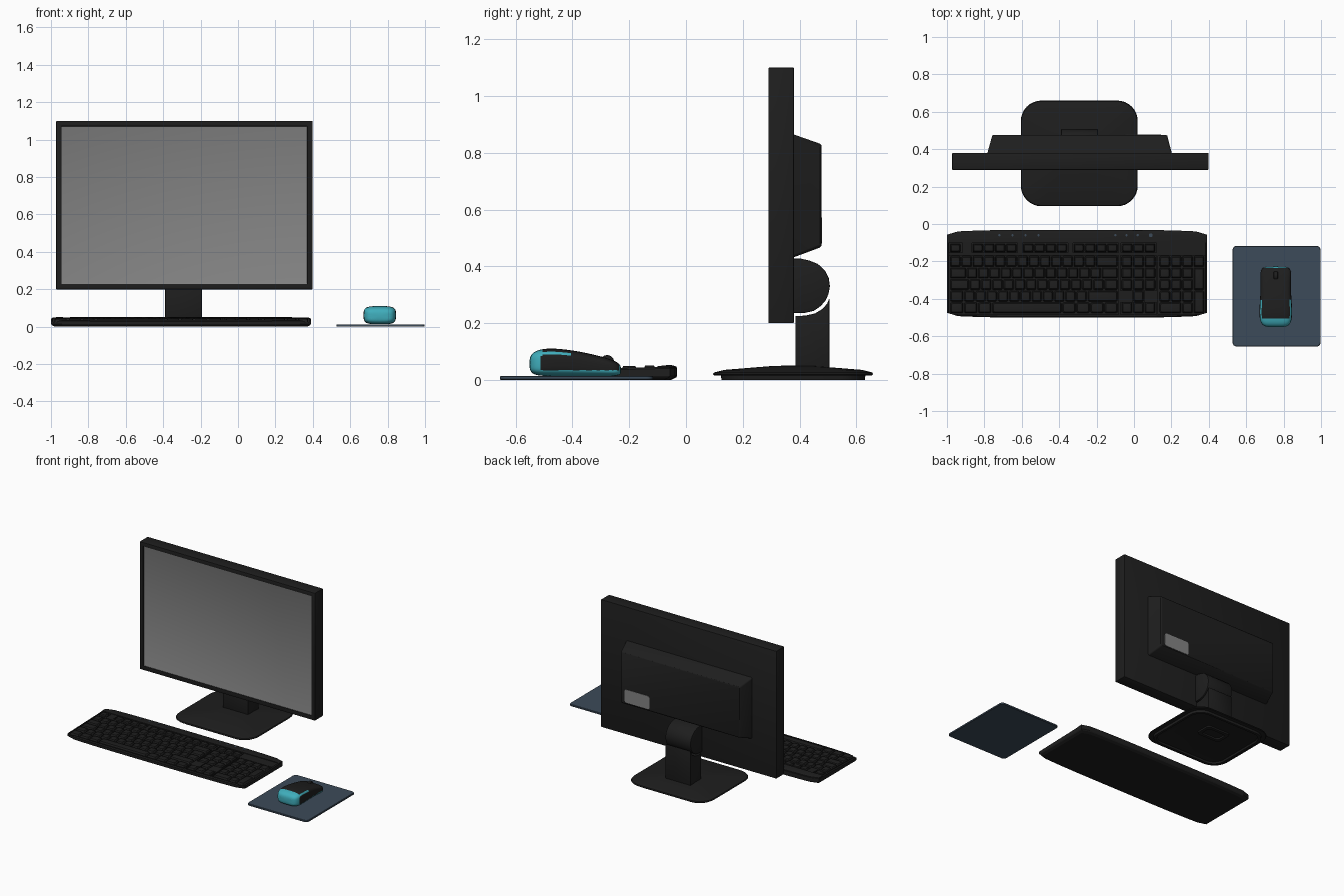
import bpy, bmesh, math
from mathutils import Matrix

if "Cube" in bpy.data.objects:
    bpy.data.objects.remove(bpy.data.objects["Cube"])


def mat(name, rgb):
    m = bpy.data.materials.new(name)
    m.diffuse_color = (*rgb, 1)
    m.use_nodes = True
    m.node_tree.nodes["Principled BSDF"].inputs["Base Color"].default_value = m.diffuse_color
    return m


BLACK = mat("black_plastic", (0.013, 0.013, 0.013))
GREY = mat("screen_grey", (0.23, 0.23, 0.23))
TEAL = mat("teal", (0.05, 0.42, 0.5))
SLATE = mat("slate_pad", (0.045, 0.07, 0.1))


def finish(name, bm, mats, bevel=0.0, angle=35):
    bmesh.ops.recalc_face_normals(bm, faces=bm.faces)
    me = bpy.data.meshes.new(name)
    bm.to_mesh(me)
    bm.free()
    ob = bpy.data.objects.new(name, me)
    bpy.context.collection.objects.link(ob)
    for m in mats:
        me.materials.append(m)
    bpy.ops.object.select_all(action='DESELECT')
    bpy.context.view_layer.objects.active = ob
    ob.select_set(True)
    if bevel:
        b = ob.modifiers.new("bevel", 'BEVEL')
        b.width, b.segments, b.limit_method = bevel, 2, 'ANGLE'
        bpy.ops.object.modifier_apply(modifier="bevel")
    if angle:
        bpy.ops.object.shade_smooth_by_angle(angle=math.radians(angle))
    return ob


def loft(bm, rings):
    """Skin between rings of equal point count and cap both ends."""
    rows = [[bm.verts.new(p) for p in r] for r in rings]
    n = len(rows[0])
    for a, b in zip(rows, rows[1:]):
        for i in range(n):
            bm.faces.new((a[i], a[(i + 1) % n], b[(i + 1) % n], b[i]))
    bm.faces.new(rows[0])
    bm.faces.new(rows[-1])


def rrect(x0, x1, y0, y1, r, z, n=6):
    """Rounded rectangle ring in the xy plane."""
    pts = []
    for k, (cx, cy) in enumerate([(x1 - r, y1 - r), (x0 + r, y1 - r), (x0 + r, y0 + r), (x1 - r, y0 + r)]):
        for i in range(n + 1):
            a = math.pi / 2 * (k + i / n)
            pts.append((cx + r * math.cos(a), cy + r * math.sin(a), z))
    return pts


def upright(ring):
    """Turn an xy ring into an xz ring with its level used as y."""
    return [(x, z, y) for x, y, z in ring]


def box(bm, x0, x1, y0, y1, z0, z1):
    m = Matrix.Translation(((x0 + x1) / 2, (y0 + y1) / 2, (z0 + z1) / 2)) @ Matrix.Diagonal((x1 - x0, y1 - y0, z1 - z0, 1))
    return bmesh.ops.create_cube(bm, size=1, matrix=m)


# Monitor panel with recessed screen
bm = bmesh.new()
box(bm, -0.972, 0.398, 0.29, 0.38, 0.2, 1.1)
bm.normal_update()
front = min(bm.faces, key=lambda f: f.normal.y)
bmesh.ops.inset_region(bm, faces=[front], thickness=0.039)
bmesh.ops.inset_region(bm, faces=[front], thickness=0.001, depth=-0.006)
front.material_index = 1
finish("monitor_panel", bm, [BLACK, GREY], 0.003)

# Rear housing and label plate
bm = bmesh.new()
loft(bm, [upright(rrect(-0.785, 0.203, 0.43, 0.866, 0.012, 0.375)),
          upright(rrect(-0.758, 0.178, 0.466, 0.832, 0.012, 0.472)),
          upright(rrect(-0.752, 0.172, 0.472, 0.826, 0.01, 0.477))])
finish("rear_housing", bm, [BLACK])
bm = bmesh.new()
loft(bm, [upright(rrect(-0.05, 0.145, 0.48, 0.572, 0.015, y)) for y in (0.474, 0.479)])
finish("rear_label", bm, [GREY])

# Stand: neck and hinge head extruded from side profiles, with a gap between
neck = [(0.385, 0.04), (0.505, 0.04), (0.505, 0.288), (0.497, 0.268), (0.48, 0.249),
        (0.455, 0.234), (0.42, 0.226), (0.385, 0.225)]
head = [(0.37, 0.235), (0.42, 0.236), (0.45, 0.243), (0.475, 0.26), (0.492, 0.28), (0.502, 0.302),
        (0.507, 0.33), (0.503, 0.358), (0.49, 0.384), (0.465, 0.408), (0.435, 0.42), (0.405, 0.427), (0.37, 0.427)]
for name, prof in (("stand_neck", neck), ("hinge_head", head)):
    bm = bmesh.new()
    loft(bm, [[(x, y, z) for y, z in prof] for x in (-0.39, -0.193)])
    finish(name, bm, [BLACK], 0.004)


# Stand base, hollow underneath
def base_ring(d, z):
    return rrect(-0.605 + d, 0.02 - d, 0.095 + d, 0.66 - d, max(0.11 - d * 0.6, 0.03), z, 8)


bm = bmesh.new()
loft(bm, [base_ring(d, z) for d, z in [(0.07, 0.014), (0.05, 0.012), (0.046, 0.0), (0.03, 0.0), (0.028, 0.016),
                                       (0.004, 0.016), (0, 0.02), (0.004, 0.026), (0.04, 0.035), (0.2, 0.048), (0.25, 0.05)]])
finish("stand_base", bm, [BLACK])
bm = bmesh.new()
loft(bm, [rrect(-0.38 + d, -0.2 - d, 0.38 + d, 0.5 - d, 0.02, z) for d, z in
          [(0.022, 0.02), (0.022, 0.003), (0.0, 0.003), (0, 0.02)]])
finish("base_socket", bm, [BLACK])


# Keyboard body, slightly bowed and tilted
def tilt(y):
    return 0.012 * (y + 0.5) / 0.47


def body_ring(d, z, slope=1, back_only=False):
    top, bot = [], []
    for i in range(25):
        t = -1 + i / 12
        x = -0.305 + t * (0.694 - d)
        c = 0.014 if abs(t) == 1 else 0
        bow = 0.012 * (1 - t ** 4)
        top.append((x, -0.043 + bow - d - c))
        bot.append((x, -0.1 if back_only else -0.489 - bow + d + c))
    return [(x, y, z + slope * tilt(y)) for x, y in bot + top[::-1]]


bm = bmesh.new()
loft(bm, [body_ring(0.02, 0, 0), body_ring(0.004, 0.008, 0), body_ring(0, 0.014, 0),
          body_ring(0, 0.029), body_ring(0.006, 0.035)])
body = finish("keyboard_body", bm, [BLACK], 0, 0)
bm = bmesh.new()
COLS = [(-0.985, -0.085), (-0.072, 0.12), (0.132, 0.38)]
for x0, x1 in [(-0.988, -0.918), (-0.867, -0.623), (-0.597, -0.353), (-0.327, -0.083), (-0.07, 0.12)]:
    box(bm, x0, x1, -0.153, -0.102, 0.028, 0.1)
for x0, x1 in (COLS[0], COLS[2]):
    box(bm, x0 - 0.003, x1 + 0.003, -0.485, -0.168, 0.026, 0.1)
box(bm, -0.073, 0.121, -0.355, -0.168, 0.026, 0.1)
box(bm, -0.073, 0.121, -0.485, -0.42, 0.026, 0.1)
box(bm, -0.008, 0.056, -0.43 + 0.012, -0.357, 0.026, 0.1)
cutter = finish("key_well_cutter", bm, [BLACK], 0, 0)
bpy.context.view_layer.objects.active = body
mod = body.modifiers.new("wells", 'BOOLEAN')
mod.object, mod.operation, mod.solver = cutter, 'DIFFERENCE', 'EXACT'
bpy.ops.object.modifier_apply(modifier="wells")
bpy.data.objects.remove(cutter)

# Raised rear control strip with small buttons
bm = bmesh.new()
loft(bm, [body_ring(0.001, 0.025, 1, True), body_ring(0.002, 0.034, 1, True), body_ring(0.014, 0.039, 1, True)])
finish("control_strip", bm, [BLACK])
bm = bmesh.new()
for x in (-0.72, -0.65, -0.58, -0.51, -0.1, -0.04, 0.02, 0.09):
    r = 0.01 if x == 0.09 else 0.006
    loft(bm, [rrect(x - r, x + r, -0.06 - r, -0.06 + r, r * 0.95, z, 3) for z in (0.045, 0.0515)])
finish("media_buttons", bm, [SLATE])

# Keys
bm = bmesh.new()


def key(x0, x1, y0, y1):
    t = tilt((y0 + y1) / 2)
    loft(bm, [rrect(x0 + d, x1 - d, y0 + d, y1 - d, 0.006, z + t, 2) for d, z in
              [(0.003, 0.018), (0.004, 0.03), (0.009, 0.04), (0.012, 0.041)]])


def row(x, y, widths, u=0.06, h=0.031):
    for w in widths:
        key(x, x + w * u, y - h, y + h)
        x += w * u


ROWS = [-0.2, -0.262, -0.324, -0.386, -0.448]
MAIN = [[1] * 13 + [2], [1.5] + [1] * 12 + [1.5], [1.75] + [1] * 12 + [1.25],
        [1.25] + [1] * 11 + [2.75], [1.25] * 3 + [6.25] + [1.25] * 4]
NUM = [[1] * 4, [1] * 3, [1] * 3, [1] * 3, [2, 1]]
for i, y in enumerate(ROWS):
    row(-0.985, y, MAIN[i])
    row(0.134, y, NUM[i], 0.061)
    row(0.024 - 0.031 if i == 3 else -0.069, y, [1] if i == 3 else [1] * 3, 0.062)
for y in (-0.293, -0.417):
    row(0.134 + 0.183, y, [1], 0.061, 0.062)
for x, n in ((-0.985, 1), (-0.865, 4), (-0.595, 4), (-0.325, 4), (-0.067, 3)):
    row(x, -0.128, [1] * n, 0.06 if n != 3 else 0.061, 0.025)
finish("keys", bm, [BLACK])

# Mouse pad
bm = bmesh.new()
loft(bm, [rrect(0.527 + d, 0.998 - d, -0.655 + d, -0.117 - d, 0.022, z) for d, z in
          [(0.002, 0), (0, 0.002), (0, 0.011), (0.002, 0.013)]])
finish("mouse_pad", bm, [SLATE])

# Mouse shell: y, half width, bottom, top
STATIONS = [(-0.552, 0.05, 0.035, 0.078), (-0.54, 0.073, 0.02, 0.097), (-0.515, 0.085, 0.014, 0.107),
            (-0.48, 0.088, 0.013, 0.112), (-0.42, 0.086, 0.013, 0.107), (-0.36, 0.081, 0.013, 0.097),
            (-0.30, 0.081, 0.013, 0.083), (-0.26, 0.083, 0.013, 0.071), (-0.238, 0.076, 0.015, 0.06),
            (-0.228, 0.055, 0.022, 0.046)]
bm = bmesh.new()
rings = []
for y, w, lo, hi in STATIONS:
    ring = []
    for i in range(32):
        c, s = math.cos(i * math.pi / 16), math.sin(i * math.pi / 16)
        ring.append((0.758 + w * math.copysign(abs(c) ** 0.55, c), y,
                     (lo + hi) / 2 + (hi - lo) / 2 * math.copysign(abs(s) ** 0.55, s)))
    rings.append(ring)
loft(bm, rings)
mouse = finish("mouse_shell", bm, [TEAL, BLACK], 0, 0)
mouse.modifiers.new("smooth", 'SUBSURF').levels = 2
bpy.ops.object.modifier_apply(modifier="smooth")
for p in mouse.data.polygons:
    p.use_smooth = True
    c, n = p.center, p.normal
    shoulder = 0.45 < n.z < 0.8 and c.y < -0.41
    rim = c.z < 0.034 or c.y < -0.515 + 0.25 * max(0, c.z - 0.06) or c.y > -0.238
    p.material_index = 0 if rim or shoulder else 1

# Scroll wheel
bm = bmesh.new()
bmesh.ops.create_cone(bm, cap_ends=True, segments=32, radius1=0.025, radius2=0.025, depth=0.024,
                      matrix=Matrix.Translation((0.758, -0.278, 0.062)) @ Matrix.Rotation(math.pi / 2, 4, 'Y'))
finish("scroll_wheel", bm, [BLACK], 0.005)
